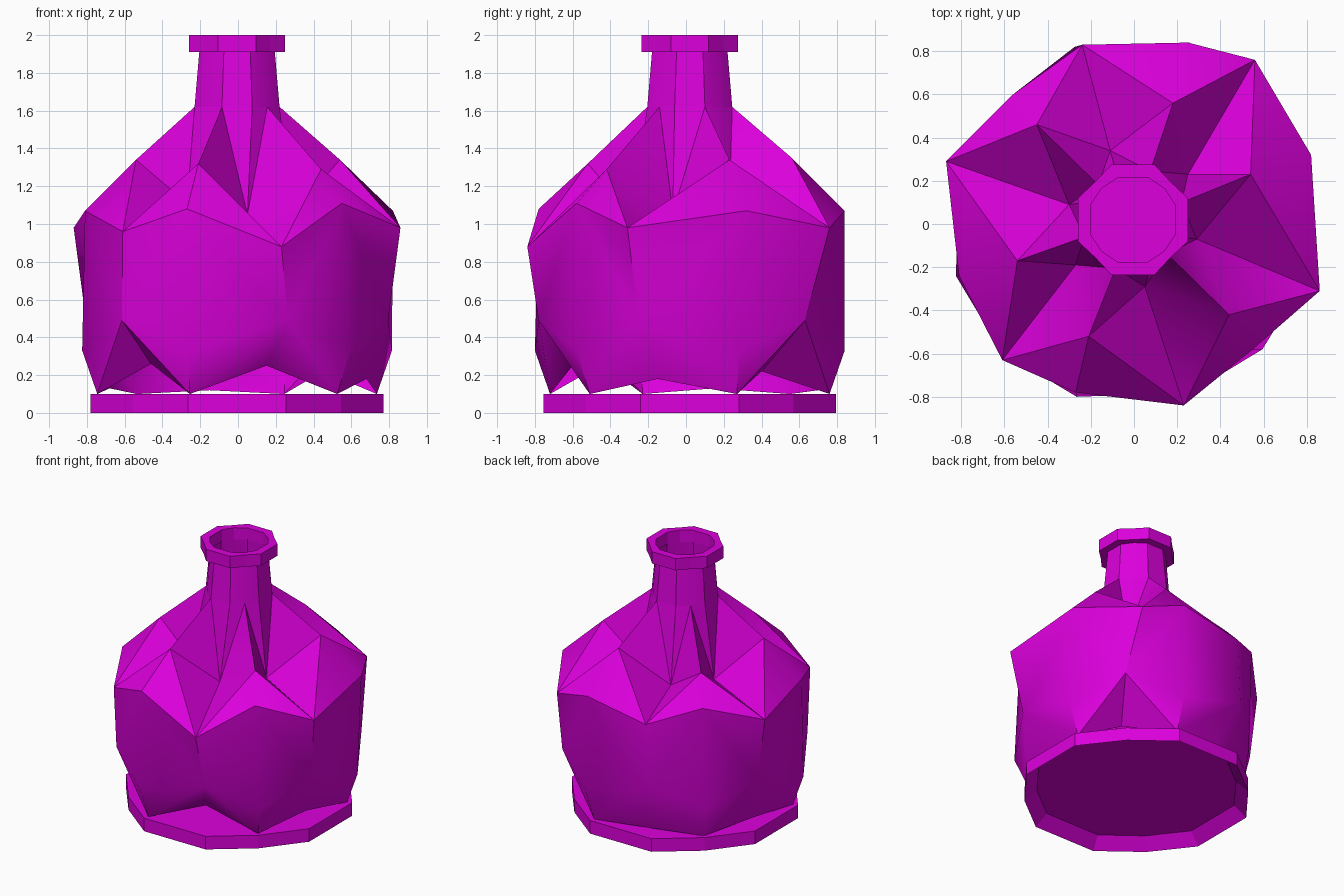
import bpy, bmesh, math

if "Cube" in bpy.data.objects:
    bpy.data.objects.remove(bpy.data.objects["Cube"])

mat = bpy.data.materials.new("magenta_glass")
mat.diffuse_color = (0.72, 0.0, 0.72, 1)
mat.use_nodes = True
mat.node_tree.nodes["Principled BSDF"].inputs["Base Color"].default_value = mat.diffuse_color
OX, OY = -0.005, 0.02


def ring(a, b, c, z):
    """Twelve-sided ring: flat side distance, half width of the side, corner, height."""
    pts = []
    for k in range(12):
        x, y = [(-b, -a), (b, -a), (c, -c)][k % 3]
        for _ in range(k // 3):
            x, y = -y, x
        pts.append((x + OX, y + OY, z))
    return pts


def alternate(even, odd):
    """Even columns from the first ring, odd columns from the second."""
    return [odd[k] if k % 2 else even[k] for k in range(12)]


def skin(name, rings, cap_start=False, cap_end=False, closed=False, smooth=None,
         folds=()):
    """Bridge the rings; folds lists (level, parity) whose quads are split."""
    folds = dict(folds)
    bm = bmesh.new()
    loops = [[bm.verts.new(p) for p in r] for r in rings]
    pairs = list(zip(loops, loops[1:]))
    if closed:
        pairs.append((loops[-1], loops[0]))
    for i, (lo, hi) in enumerate(pairs):
        for k in range(12):
            n = (k + 1) % 12
            a, b, c, d = lo[k], lo[n], hi[n], hi[k]
            if i not in folds:
                bm.faces.new((a, b, c, d))
            elif k % 2 == folds[i]:      # crease a-c
                bm.faces.new((a, b, c))
                bm.faces.new((a, c, d))
            else:                        # crease b-d
                bm.faces.new((a, b, d))
                bm.faces.new((b, c, d))
    if cap_start:
        bm.faces.new(loops[0][::-1])
    if cap_end:
        bm.faces.new(loops[-1])
    bmesh.ops.recalc_face_normals(bm, faces=bm.faces)
    me = bpy.data.meshes.new(name)
    bm.to_mesh(me)
    bm.free()
    me.materials.append(mat)
    ob = bpy.data.objects.new(name, me)
    bpy.context.collection.objects.link(ob)
    if smooth:
        bpy.ops.object.select_all(action='DESELECT')
        ob.select_set(True)
        bpy.context.view_layer.objects.active = ob
        bpy.ops.object.shade_smooth_by_angle(angle=math.radians(smooth))
    return ob


# Foot: faceted disc with a recessed underside
skin("foot", [ring(0.69, 0.23, 0.49, 0.08),
              ring(0.775, 0.26, 0.55, 0.0),
              ring(0.775, 0.26, 0.55, 0.1)], cap_start=True, cap_end=True)

# Body: open zigzag hem, faceted belly, uneven shoulder, ridges and valleys to the neck
hem = ring(0.74, 0.25, 0.53, 0.1)
for k, p in {1: (0.15, -0.60, 0.25), 3: (0.68, -0.15, 0.18), 5: (0.45, 0.40, 0.22),
             7: (-0.15, 0.70, 0.12), 9: (-0.68, 0.15, 0.13), 11: (-0.46, -0.44, 0.26)}.items():
    hem[k] = p
belly = alternate(ring(0.82, 0.26, 0.60, 0.33), ring(0.80, 0.27, 0.61, 0.49))
belly[8] = (-0.56, 0.57, 0.33)
shoulder = [(-0.27, -0.78, 1.08), (0.23, -0.84, 0.88), (0.55, -0.58, 1.11),
            (0.86, -0.31, 0.98), (0.82, 0.32, 1.07), (0.56, 0.76, 0.98),
            (0.25, 0.84, 1.07), (-0.24, 0.83, 0.98), (-0.56, 0.60, 1.10),
            (-0.87, 0.29, 0.98), (-0.81, -0.24, 1.07), (-0.61, -0.63, 0.96)]
slope = [(-0.21, -0.52, 1.32), (0.05, -0.29, 1.05), (0.44, -0.42, 1.29),
         (0.29, -0.07, 1.06), (0.54, 0.23, 1.34), (0.25, 0.23, 1.12),
         (0.18, 0.56, 1.35), (-0.11, 0.34, 1.06), (-0.45, 0.46, 1.29),
         (-0.30, 0.09, 1.06), (-0.54, -0.17, 1.34), (-0.27, -0.19, 1.11)]
skin("body", [hem, belly, shoulder, slope, ring(0.225, 0.08, 0.16, 1.62)],
     smooth=38, folds=((0, 0), (1, 1), (2, 1), (3, 1)))

# Neck: tapered open tube
skin("neck", [ring(0.225, 0.08, 0.16, 1.62), ring(0.20, 0.07, 0.145, 1.91)], smooth=20)

# Lip: faceted collar around the opening
skin("lip", [ring(0.195, 0.07, 0.145, 1.91), ring(0.255, 0.10, 0.175, 1.91),
             ring(0.255, 0.10, 0.175, 2.0), ring(0.195, 0.07, 0.145, 2.0)], closed=True)
